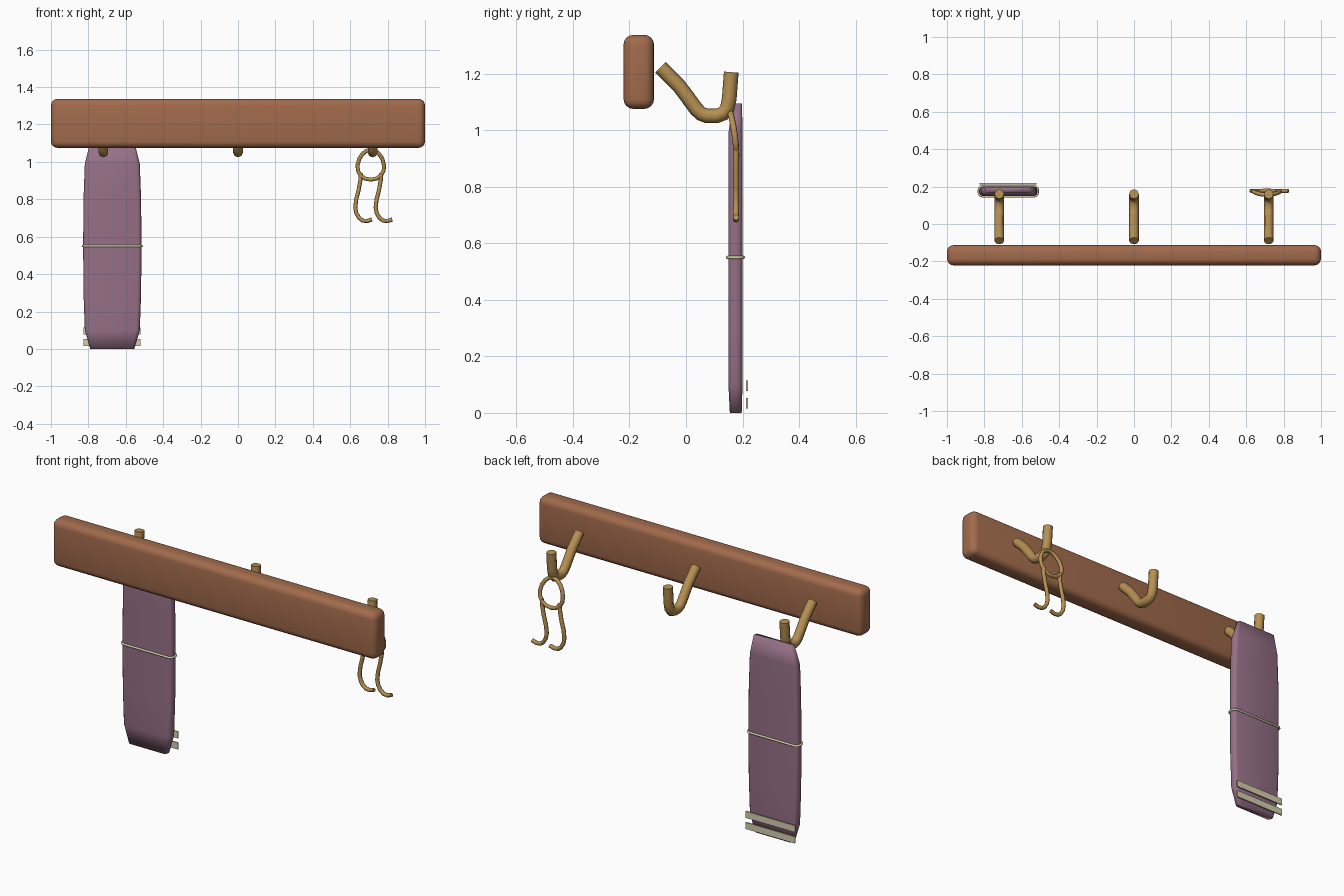
import bpy, bmesh, math

if "Cube" in bpy.data.objects:
    bpy.data.objects.remove(bpy.data.objects["Cube"])


def material(name, rgb):
    m = bpy.data.materials.new(name)
    m.diffuse_color = (*rgb, 1)
    m.use_nodes = True
    m.node_tree.nodes["Principled BSDF"].inputs["Base Color"].default_value = m.diffuse_color
    return m


WOOD = material("wood brown", (0.36, 0.147, 0.073))
BRASS = material("brass", (0.47, 0.28, 0.085))
CLOTH = material("mauve cloth", (0.305, 0.162, 0.242))
CREAM = material("cream trim", (0.68, 0.62, 0.43))


def link(name, bm, mat, angle=None):
    bmesh.ops.recalc_face_normals(bm, faces=bm.faces)
    me = bpy.data.meshes.new(name)
    bm.to_mesh(me)
    bm.free()
    me.materials.append(mat)
    ob = bpy.data.objects.new(name, me)
    bpy.context.collection.objects.link(ob)
    if angle:
        smooth(ob, angle)
    return ob


def smooth(ob, angle):
    bpy.ops.object.select_all(action='DESELECT')
    bpy.context.view_layer.objects.active = ob
    ob.select_set(True)
    bpy.ops.object.shade_smooth_by_angle(angle=math.radians(angle))


def box(name, lo, hi, mat, bevel=0, segments=3):
    bm = bmesh.new()
    bmesh.ops.create_cube(bm, size=1)
    for v in bm.verts:
        v.co = [(a + b) / 2 + c * (b - a) for a, b, c in zip(lo, hi, v.co)]
    if bevel:
        bmesh.ops.bevel(bm, geom=bm.edges[:], offset=bevel, segments=segments,
                        profile=0.5, affect='EDGES')
    return link(name, bm, mat, 40 if bevel else None)


def tube(name, pts, radius, mat, closed=False):
    """Eight-sided tube along a list of points, converted to a mesh."""
    cu = bpy.data.curves.new(name, 'CURVE')
    cu.dimensions = '3D'
    cu.bevel_depth = radius
    cu.bevel_resolution = 2
    cu.use_fill_caps = True
    sp = cu.splines.new('POLY')
    sp.points.add(len(pts) - 1)
    for p, co in zip(sp.points, pts):
        p.co = (*co, 1)
    sp.use_cyclic_u = closed
    cu.materials.append(mat)
    ob = bpy.data.objects.new(name, cu)
    bpy.context.collection.objects.link(ob)
    bpy.ops.object.select_all(action='DESELECT')
    bpy.context.view_layer.objects.active = ob
    ob.select_set(True)
    bpy.ops.object.convert(target='MESH')
    ob = bpy.context.view_layer.objects.active
    smooth(ob, 50)
    return ob


def rounded_rect(cx, cy, z, hw, hd, r, steps=3):
    pts = []
    for k, (sx, sy) in enumerate([(1, 1), (-1, 1), (-1, -1), (1, -1)]):
        for i in range(steps + 1):
            a = math.pi / 2 * (k + i / steps)
            pts.append((cx + sx * (hw - r) + r * math.cos(a),
                        cy + sy * (hd - r) + r * math.sin(a), z))
    return pts


# Wooden rail
box("wall_rail", (-1, -0.221, 1.075), (1, -0.113, 1.337), WOOD, 0.035, 4)

# Three bent hooks
HOOK = [(-0.09, 1.222), (-0.025, 1.157), (0.008, 1.113), (0.035, 1.076),
        (0.053, 1.058), (0.075, 1.05), (0.108, 1.05), (0.132, 1.059),
        (0.146, 1.078), (0.153, 1.112), (0.16, 1.205)]
for side, x in (("left", -0.72), ("middle", 0), ("right", 0.72)):
    tube(side + "_hook", [(x, y, z) for y, z in HOOK], 0.026, BRASS)

# Hanging folded cloth, lofted from rounded sections: z, half width, y, half depth
CX = -0.672
SECTIONS = [(0, 0.118, 0.176, 0.021), (0.1, 0.147, 0.175, 0.025),
            (0.3, 0.154, 0.175, 0.025), (0.55, 0.156, 0.175, 0.025),
            (0.8, 0.154, 0.175, 0.025), (0.99, 0.147, 0.175, 0.025),
            (1.095, 0.121, 0.182, 0.016)]
bm = bmesh.new()
rings = [[bm.verts.new(p) for p in rounded_rect(CX, y, z, hw, hd, hd * 0.8)]
         for z, hw, y, hd in SECTIONS]
for a, b in zip(rings, rings[1:]):
    for i in range(len(a)):
        j = (i + 1) % len(a)
        bm.faces.new((a[i], a[j], b[j], b[i]))
bm.faces.new(rings[0])
bm.faces.new(rings[-1])
link("hanging_cloth", bm, CLOTH, 100)

# Thin cord around the cloth
tube("cloth_cord", rounded_rect(CX, 0.175, 0.55, 0.158, 0.028, 0.022),
     0.006, CREAM, True)

# Two trim strips behind the lower end
for i, z in enumerate((0.015, 0.077)):
    box("trim_strip_%d" % (i + 1), (-0.825, 0.212, z), (-0.52, 0.219, z + 0.037), CREAM)

# Wire loop hanging from the right hook, leaning forward at the top
loop = []
for i in range(16):
    a = 2 * math.pi * i / 16
    s, c = math.sin(a), math.cos(a)
    x = 0.71 + 0.071 * s * (1 - 0.12 * c)
    z = 0.982 + (0.083 if c > 0 else 0.077) * c
    lean = min(1, max(0, (z - 0.9) / 0.165))
    loop.append((x, 0.178 - 0.022 * lean ** 2, z))
tube("wire_loop", loop, 0.011, BRASS, True)

# Two wire legs with curled feet
LEG = [(0.657, 0.94), (0.654, 0.90), (0.645, 0.85), (0.632, 0.80), (0.627, 0.755),
       (0.633, 0.725), (0.648, 0.70), (0.667, 0.686), (0.69, 0.684), (0.716, 0.692)]
for side, dx in (("left", 0), ("right", 0.109)):
    tube(side + "_wire_leg",
         [(x + dx * (1 if z < 0.93 else 1.0), 0.177, z) for x, z in LEG], 0.011, BRASS)
